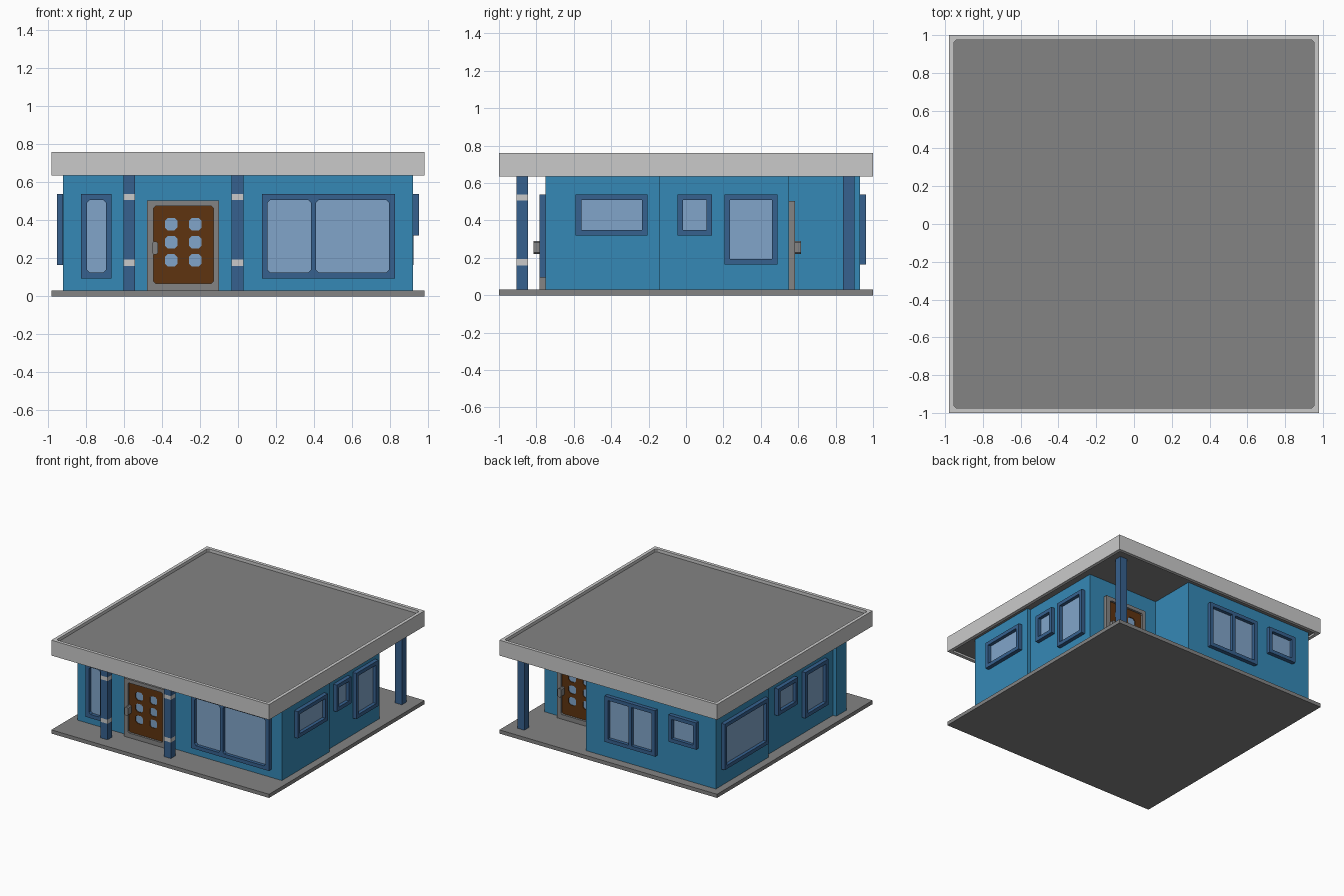
import bpy, bmesh, math
from mathutils import Matrix

if "Cube" in bpy.data.objects:
    bpy.data.objects.remove(bpy.data.objects["Cube"])


def material(name, r, g, b):
    m = bpy.data.materials.new(name)
    m.diffuse_color = (r, g, b, 1)
    m.use_nodes = True
    m.node_tree.nodes["Principled BSDF"].inputs["Base Color"].default_value = m.diffuse_color
    return m


WALL = material("wall_blue", 0.036, 0.25, 0.47)
TRIM = material("trim_dark_blue", 0.037, 0.12, 0.275)
GLASS = material("glass_pale_blue", 0.22, 0.375, 0.59)
LIGHT = material("light_grey", 0.59, 0.59, 0.59)
GREY = material("mid_grey", 0.23, 0.23, 0.23)
BROWN = material("door_brown", 0.114, 0.034, 0.005)


def add(name, mesh, *mats):
    ob = bpy.data.objects.new(name, mesh)
    bpy.context.collection.objects.link(ob)
    mesh.materials.clear()
    for m in mats:
        mesh.materials.append(m)
    return ob


def box(name, x0, x1, y0, y1, z0, z1, mat):
    bm = bmesh.new()
    bmesh.ops.create_cube(bm, size=1)
    for v in bm.verts:
        v.co = ((x0, x1)[v.co.x > 0], (y0, y1)[v.co.y > 0], (z0, z1)[v.co.z > 0])
    me = bpy.data.meshes.new(name)
    bm.to_mesh(me)
    bm.free()
    return add(name, me, mat)


def outline(r, c):
    """Rectangle (u0, u1, v0, v1) with corners clipped by c."""
    u0, u1, v0, v1 = r
    if c == 0:
        return [(u0, v0), (u1, v0), (u1, v1), (u0, v1)]
    return [(u0 + c, v0), (u1 - c, v0), (u1, v0 + c), (u1, v1 - c),
            (u1 - c, v1), (u0 + c, v1), (u0, v1 - c), (u0, v0 + c)]


def plate(name, outer, holes, w0, w1, mat, frame, clip=0.0, hole_clip=0.0):
    """Flat panel with holes, thickness w0..w1 along the frame's outward axis."""
    cu = bpy.data.curves.new(name, 'CURVE')
    cu.dimensions = '2D'
    cu.fill_mode = 'BOTH'
    cu.extrude = (w1 - w0) / 2
    for pts in [outline(outer, clip)] + [outline(h, hole_clip) for h in holes]:
        sp = cu.splines.new('POLY')
        sp.points.add(len(pts) - 1)
        for p, (u, v) in zip(sp.points, pts):
            p.co = (u, v, 0, 1)
        sp.use_cyclic_u = True
    tmp = bpy.data.objects.new("tmp", cu)
    bpy.context.collection.objects.link(tmp)
    deps = bpy.context.evaluated_depsgraph_get()
    me = bpy.data.meshes.new_from_object(tmp.evaluated_get(deps))
    bpy.data.objects.remove(tmp)
    me.transform(frame @ Matrix.Translation((0, 0, (w0 + w1) / 2)))
    for p in me.polygons:
        p.use_smooth = False
        p.material_index = 0
    return add(name, me, mat)


def facing(turns, dist):
    """Wall frame: u to the right, v up, w outward; turns of 90 degrees from front."""
    return (Matrix.Rotation(turns * math.pi / 2, 4, 'Z')
            @ Matrix.Rotation(math.pi / 2, 4, 'X') @ Matrix.Translation((0, 0, dist)))


def window(name, frame, u0, u1, v0, v1, split=None, clip=0.0):
    b = 0.03
    panes = [(u0 + b, u1 - b, v0 + b, v1 - b)]
    if split:
        panes = [(u0 + b, split - 0.013, v0 + b, v1 - b),
                 (split + 0.013, u1 - b, v0 + b, v1 - b)]
    plate(name + "_frame", (u0, u1, v0, v1), panes, -0.005, 0.032, TRIM, frame,
          hole_clip=clip)
    plate(name + "_glass", (u0 + .01, u1 - .01, v0 + .01, v1 - .01), [],
          -0.004, 0.005, GLASS, frame)


def door(name, frame, u):
    """u is the left edge of the door frame."""
    plate(name + "_frame", (u, u + .38, .03, .505), [(u + .036, u + .35, .068, .475)],
          -.005, .033, GREY, frame, hole_clip=.01)
    panes = [(u + a - .033, u + a + .033, z - .033, z + .033)
             for a in (.128, .255) for z in (.19, .285, .38)]
    plate(name + "_leaf", (u + .02, u + .365, .05, .49), panes, 0, .016, BROWN, frame,
          hole_clip=.015)
    plate(name + "_glass", (u + .06, u + .32, .12, .44), [], 0, .01, GLASS, frame)
    plate(name + "_handle", (u + .03, u + .058, .22, .29), [], .01, .065, GREY, frame,
          clip=.008)


# Floor slab
box("floor_slab", -.98, .98, -1, 1, 0, .03, GREY)

# Walls from the floor plan; flag marks the light grey stretches
plan = [(-.92, -.75, 0), (.92, -.75, 0), (.92, -.14, 0), (.89, -.14, 1), (.89, .55, 1),
        (.25, .55, 0), (.25, .93, 0), (-.92, .93, 0), (-.92, .25, 0), (-.89, .25, 1),
        (-.89, -.62, 0), (-.92, -.62, 0)]
bm = bmesh.new()
low = [bm.verts.new((x, y, .03)) for x, y, _ in plan]
top = [bm.verts.new((x, y, .655)) for x, y, _ in plan]
for i, p in enumerate(plan):
    j = (i + 1) % len(plan)
    bm.faces.new((low[i], low[j], top[j], top[i])).material_index = p[2]
bm.faces.new(top)
bm.faces.new(low[::-1])
me = bpy.data.meshes.new("walls")
bm.to_mesh(me)
bm.free()
add("walls", me, WALL, LIGHT)

# Roof: light rim around a recessed grey deck
plate("roof_rim", (-.98, .98, -1, 1), [(-.953, .953, -.973, .973)], .635, .76, LIGHT,
      Matrix.Identity(4), hole_clip=.012)
box("roof_deck", -.965, .965, -.985, .985, .65, .735, GREY)

# Posts, the front pair with light bands
for name, x in (("front_post_left", -.572), ("front_post_right", -.002)):
    zs = [.03, .16, .193, .507, .538, .65]
    for k in range(5):
        box(f"{name}_{k}", x - .031, x + .031, -.905, -.845, zs[k], zs[k + 1],
            LIGHT if k % 2 else TRIM)
box("back_post", .825, .887, .84, .90, .03, .65, TRIM)

# Front openings
front = facing(0, .75)
window("front_window_narrow", front, -.825, -.665, .095, .538, clip=.015)
window("front_window_wide", front, .125, .825, .095, .538, split=.398, clip=.015)
door("front_door", front, -.48)

# Right side windows
window("right_window_wide", facing(1, .92), -.59, -.205, .32, .538)
window("right_window_small", facing(1, .89), -.045, .14, .32, .538)
window("right_window_tall", facing(1, .89), .205, .49, .165, .538)

# Back openings (u runs along -x)
back = facing(2, .93)
window("back_window_double", back, -.06, .395, .165, .538, split=.168)
window("back_window_small", back, .515, .765, .32, .538)
door("back_door", facing(2, .55), -.755)

# Left side windows (u runs along -y)
window("left_window_wide", facing(3, .92), -.86, -.295, .165, .538)
window("left_window_small", facing(3, .89), -.13, .125, .32, .538)
window("left_window_tall", facing(3, .89), .22, .515, .165, .538)
